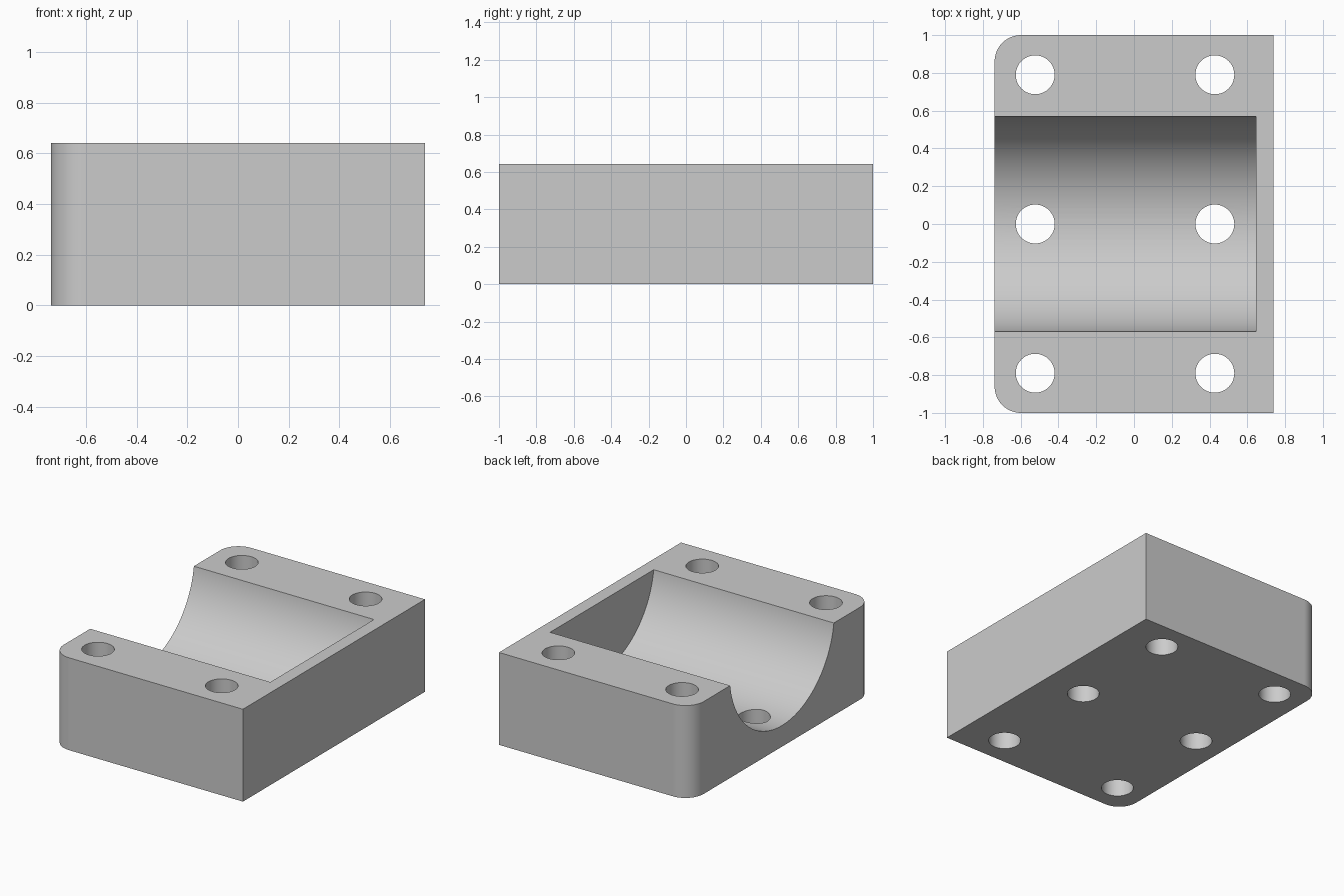
import bpy, bmesh, math
from mathutils import Matrix

if "Cube" in bpy.data.objects:
    bpy.data.objects.remove(bpy.data.objects["Cube"])

HX, HY, HZ = 0.738, 1.0, 0.642      # half width, half length, height
CORNER = 0.14                       # rounded corner radius
GROOVE_R, GROOVE_Z = 0.575, 0.722   # groove radius and axis height
GROOVE_END = 0.647                  # closed end of the groove
HOLE_R = 0.103

grey = bpy.data.materials.new("light grey")
grey.diffuse_color = (0.6, 0.6, 0.6, 1)
grey.use_nodes = True
grey.node_tree.nodes["Principled BSDF"].inputs["Base Color"].default_value = grey.diffuse_color


def make_object(name, bm):
    bmesh.ops.recalc_face_normals(bm, faces=bm.faces[:])
    mesh = bpy.data.meshes.new(name)
    bm.to_mesh(mesh)
    bm.free()
    mesh.materials.append(grey)
    obj = bpy.data.objects.new(name, mesh)
    bpy.context.collection.objects.link(obj)
    return obj


def cylinder(name, radius, depth, segments, matrix):
    bm = bmesh.new()
    bmesh.ops.create_cone(bm, cap_ends=True, segments=segments, radius1=radius,
                          radius2=radius, depth=depth, matrix=matrix)
    return make_object(name, bm)


# Block: outline with two rounded corners on the left, extruded upward
outline = [(HX, -HY), (HX, HY)]
for sign, start in ((1, 90), (-1, 180)):
    for i in range(25):
        a = math.radians(start + 90 * i / 24)
        outline.append((-HX + CORNER + CORNER * math.cos(a),
                        sign * (HY - CORNER) + CORNER * math.sin(a)))
bm = bmesh.new()
base = bm.faces.new([bm.verts.new((x, y, 0)) for x, y in outline])
top = bmesh.ops.extrude_face_region(bm, geom=[base])
bmesh.ops.translate(bm, vec=(0, 0, HZ),
                    verts=[v for v in top["geom"] if isinstance(v, bmesh.types.BMVert)])
block = make_object("bearing_block", bm)

# Cutters: round groove open to the left, and six vertical bolt holes
length = 2.0
lay_along_x = (Matrix.Translation((GROOVE_END - length / 2, 0, GROOVE_Z))
               @ Matrix.Rotation(math.pi / 2, 4, 'Y'))
cutters = [cylinder("groove_cutter", GROOVE_R, length, 128, lay_along_x)]
for x in (-0.523, 0.428):
    for y in (-0.79, 0, 0.79):
        cutters.append(cylinder("hole_cutter", HOLE_R, 2, 48,
                                Matrix.Translation((x, y, 0.3))))

bpy.context.view_layer.objects.active = block
block.select_set(True)
for cutter in cutters:
    mod = block.modifiers.new("cut", 'BOOLEAN')
    mod.operation = 'DIFFERENCE'
    mod.solver = 'EXACT'
    mod.object = cutter
    bpy.ops.object.modifier_apply(modifier=mod.name)
    bpy.data.objects.remove(cutter)

# Smooth curved walls, flat planar faces
bpy.ops.object.shade_smooth_by_angle(angle=math.radians(30))
for p in block.data.polygons:
    p.use_smooth = max(abs(c) for c in p.normal) < 0.99995
